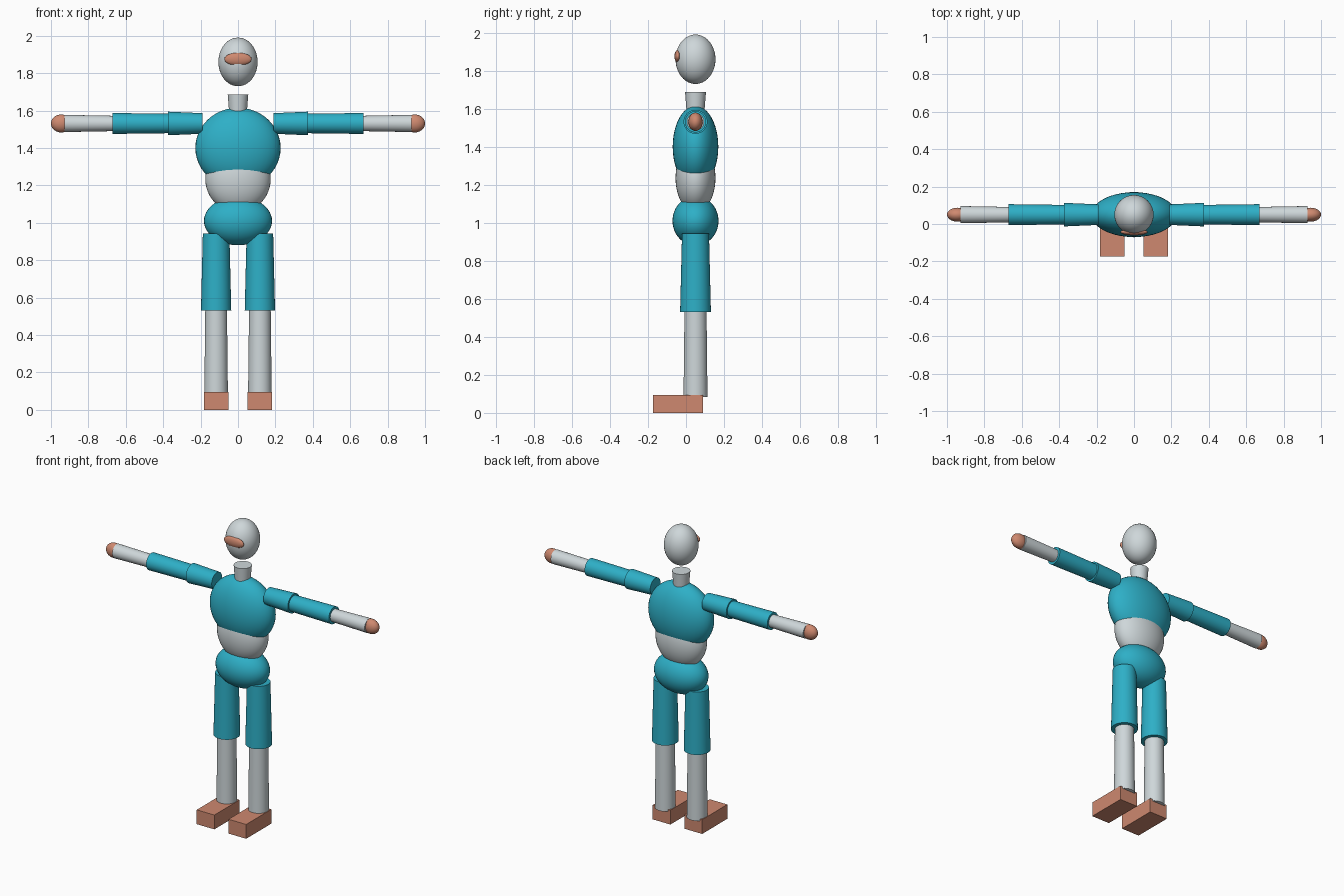
import bpy
import math
from mathutils import Vector

if "Cube" in bpy.data.objects:
    bpy.data.objects.remove(bpy.data.objects["Cube"])

Y = 0.05       # depth of the body axis
ARM_Z = 1.531  # height of the arms
LEG_X = 0.117


def material(name, rgb):
    m = bpy.data.materials.new(name)
    m.diffuse_color = (*rgb, 1)
    m.use_nodes = True
    m.node_tree.nodes["Principled BSDF"].inputs["Base Color"].default_value = m.diffuse_color
    return m


teal = material("teal cloth", (0.027, 0.43, 0.57))
grey = material("light grey", (0.62, 0.68, 0.70))
salmon = material("salmon skin", (0.62, 0.25, 0.16))


def finish(name, mat, smooth=True):
    ob = bpy.context.object
    ob.name = name
    ob.data.materials.append(mat)
    bpy.ops.object.transform_apply(location=False, rotation=True, scale=True)
    if smooth:
        bpy.ops.object.shade_smooth_by_angle(angle=math.radians(40))
    return ob


def ellipsoid(name, mat, centre, radii):
    bpy.ops.mesh.primitive_uv_sphere_add(segments=40, ring_count=24, radius=1, location=centre)
    bpy.context.object.scale = radii
    return finish(name, mat)


def limb(name, mat, start, end, r_start, r_end):
    """Tapered cylinder between two points."""
    a, b = Vector(start), Vector(end)
    bpy.ops.mesh.primitive_cone_add(vertices=36, radius1=r_start, radius2=r_end,
                                    depth=(b - a).length, location=(a + b) / 2)
    bpy.context.object.rotation_euler = (b - a).to_track_quat('Z', 'Y').to_euler()
    return finish(name, mat)


# Head, face band and neck
ellipsoid("head", grey, (0, Y, 1.86), (0.105, 0.105, 0.13))
ellipsoid("face_band", salmon, (0, -0.043, 1.875), (0.073, 0.018, 0.034))
limb("neck", grey, (0, Y, 1.56), (0, Y, 1.687), 0.045, 0.055)

# Torso
ellipsoid("chest", teal, (0, Y, 1.40), (0.228, 0.12, 0.215))
ellipsoid("waist", grey, (0, Y, 1.235), (0.175, 0.105, 0.18))
ellipsoid("pelvis", teal, (0, Y, 1.01), (0.182, 0.121, 0.13))

for side, s in (("left", 1), ("right", -1)):
    # Arm
    def arm(x):
        return (s * x, Y, ARM_Z)
    limb(side + "_shoulder", teal, arm(0.19), arm(0.375), 0.055, 0.063)
    limb(side + "_upper_arm", teal, arm(0.37), arm(0.672), 0.052, 0.056)
    limb(side + "_forearm", grey, arm(0.668), arm(0.928), 0.041, 0.046)
    ellipsoid(side + "_hand", salmon, arm(0.945), (0.055, 0.037, 0.048))

    # Leg
    x = s * LEG_X
    limb(side + "_thigh", teal, (x, Y, 0.53), (x, Y, 0.943), 0.081, 0.071)
    limb(side + "_shin", grey, (x, Y, 0.083), (x, Y, 0.535), 0.063, 0.058)

    # Foot block
    bpy.ops.mesh.primitive_cube_add(size=1, location=(x, -0.042, 0.0475))
    bpy.context.object.scale = (0.13, 0.264, 0.095)
    finish(side + "_foot", salmon, smooth=False)
